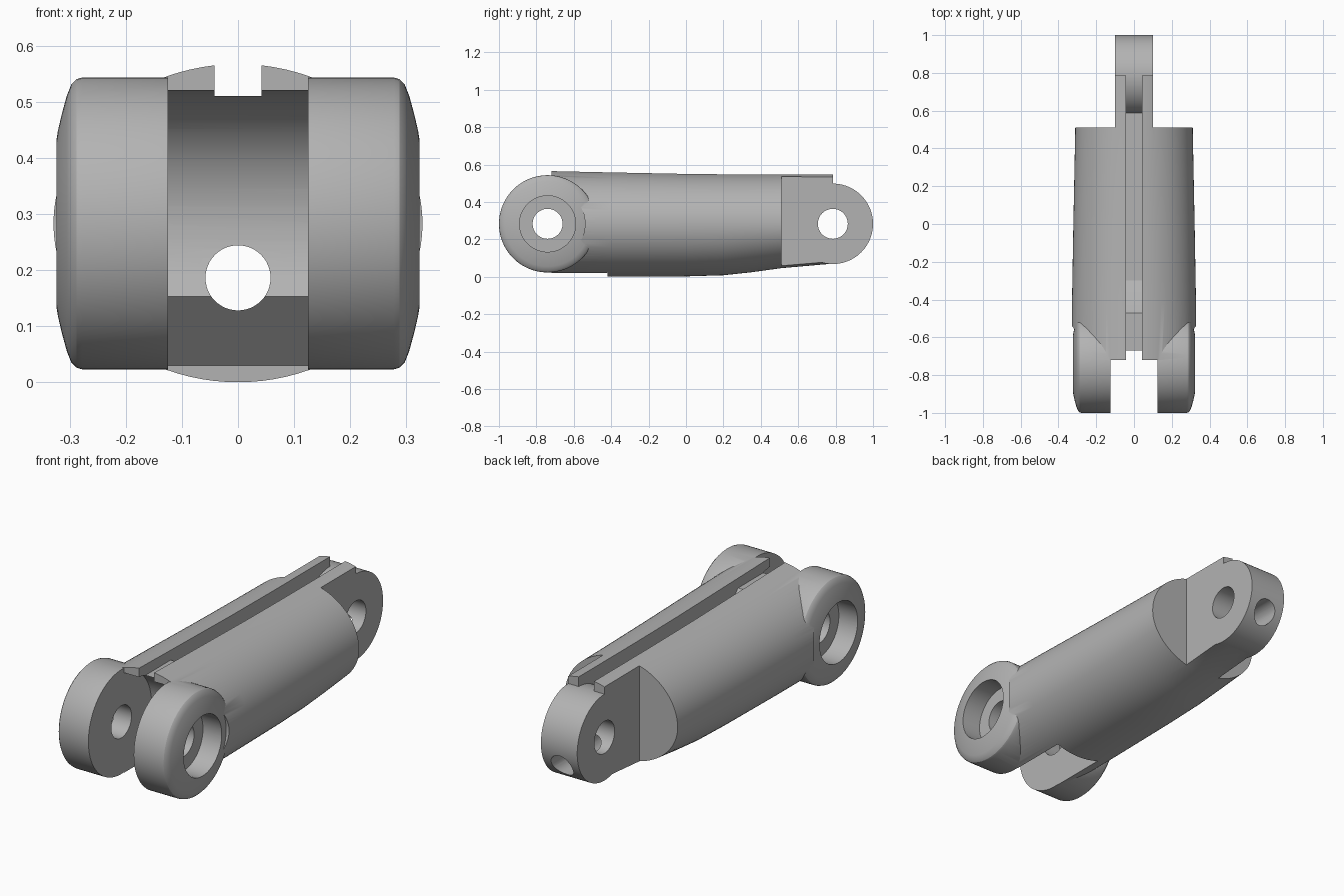
import bpy, bmesh, math
from mathutils import Vector

cube = bpy.data.objects.get("Cube")
if cube:
    bpy.data.objects.remove(cube, do_unlink=True)

MID = 0.283                      # height of both hinge axes
FRONT, BACK = -0.74, 0.785       # y of the hinge axes
GAP, TONGUE, SLOT = 0.125, 0.1, 0.042

grey = bpy.data.materials.new("plain_grey")
grey.use_nodes = True
GREY = (0.45, 0.45, 0.45, 1)
grey.diffuse_color = GREY
grey.node_tree.nodes["Principled BSDF"].inputs["Base Color"].default_value = GREY


def skin(name, rings):
    """Closed solid through a list of equal rings, capped at both ends."""
    bm = bmesh.new()
    loops = [[bm.verts.new(p) for p in ring] for ring in rings]
    n = len(loops[0])
    for a, b in zip(loops, loops[1:]):
        for i in range(n):
            j = (i + 1) % n
            bm.faces.new((a[i], a[j], b[j], b[i]))
    bm.faces.new(loops[0])
    bm.faces.new(loops[-1])
    bmesh.ops.recalc_face_normals(bm, faces=bm.faces)
    mesh = bpy.data.meshes.new(name)
    bm.to_mesh(mesh)
    bm.free()
    mesh.materials.append(grey)
    obj = bpy.data.objects.new(name, mesh)
    bpy.context.collection.objects.link(obj)
    return obj


def turned(name, profile, y, sides=96):
    """Disc turned about an x axis, from (x, radius) pairs."""
    angles = [math.tau * i / sides for i in range(sides)]
    return skin(name, [[(x, y + r * math.cos(t), MID + r * math.sin(t)) for t in angles]
                       for x, r in profile])


def prism(name, outline, x0, x1):
    """Side outline of (y, z) pairs pushed from x0 to x1."""
    return skin(name, [[(x, y, z) for y, z in outline] for x in (x0, x1)])


def block(name, x0, x1, y0, y1, z0=-1, z1=2):
    return prism(name, [(y0, z0), (y1, z0), (y1, z1), (y0, z1)], x0, x1)


def combine(target, other, operation):
    other.hide_render = True
    mod = target.modifiers.new("join", "BOOLEAN")
    mod.operation, mod.object, mod.solver = operation, other, "EXACT"
    bpy.context.view_layer.objects.active = target
    bpy.ops.object.modifier_apply(modifier=mod.name)
    bpy.data.objects.remove(other, do_unlink=True)


def cut(target, other):
    combine(target, other, "DIFFERENCE")


# Tapered oval body: y, half width, top, bottom
stations = [(-0.72, 0.33, 0.567, 0), (-0.4, 0.328, 0.56, 0), (0, 0.321, 0.552, 0.002),
            (0.2, 0.317, 0.55, 0.008), (0.35, 0.314, 0.549, 0.024),
            (0.51, 0.311, 0.549, 0.046), (BACK, 0.305, 0.549, 0.07)]
rings = []
for y, half, top, bottom in stations:
    ring = []
    for i in range(96):
        t = math.tau * i / 96
        rise = top - MID if math.sin(t) > 0 else MID - bottom
        ring.append((half * math.cos(t), y, MID + rise * math.sin(t)))
    rings.append(ring)
body = skin("finger_link", rings)

# Trim the back down to a tongue, and clear the sides for the lugs
for s in (-1, 1):
    cut(body, block("side_trim", s * TONGUE, s * 0.6, 0.51, 1.2))
    cut(body, turned("lug_seat", [(s * 0.16, 0.2), (s * 0.6, 0.2)], FRONT))

# Front socket, finger stop ramp and top channel
cut(body, turned("socket", [(-GAP, 0.238), (GAP, 0.238)], FRONT))
cut(body, prism("stop_ramp", [(-1, 0.153), (-0.54, 0.153), (-0.42, 0.03),
                              (-0.42, -0.2), (-1, -0.2)], -GAP, GAP))
cut(body, prism("channel", [(-1, 0.51), (-0.47, 0.51), (-0.36, 0.4), (-0.3, 0.37),
                            (1, 0.37), (1, 0.8), (-1, 0.8)], -SLOT, SLOT))

# Rounded tongue end
combine(body, turned("tongue_end", [(-TONGUE, 0.215), (TONGUE, 0.215)], BACK), "UNION")

# Pair of front lugs with rounded outer rims and counterbores
lug_profile = [(GAP, 0.26), (0.278, 0.26), (0.288, 0.257), (0.297, 0.248),
               (0.305, 0.228), (0.314, 0.195), (0.321, 0.165), (0.325, 0.14)]
for s in (-1, 1):
    lug = turned("lug", [(s * x, r) for x, r in lug_profile], FRONT)
    combine(body, lug, "UNION")
    cut(body, turned("counterbore", [(s * 0.22, 0.15), (s * 0.6, 0.15)], FRONT))

# Pin holes and the lengthwise cord hole
for y in (FRONT, BACK):
    cut(body, turned("pin_hole", [(-0.6, 0.08), (0.6, 0.08)], y, 64))
circle = [math.tau * i / 48 for i in range(48)]
cut(body, skin("cord_hole", [[(0.058 * math.cos(t), y, 0.186 + 0.058 * math.sin(t))
                              for t in circle] for y in (-1.2, 1.2)]))

# Smooth shading with crisp machined edges
bpy.ops.object.select_all(action="DESELECT")
body.select_set(True)
bpy.context.view_layer.objects.active = body
bpy.ops.object.shade_smooth_by_angle(angle=math.radians(25))
